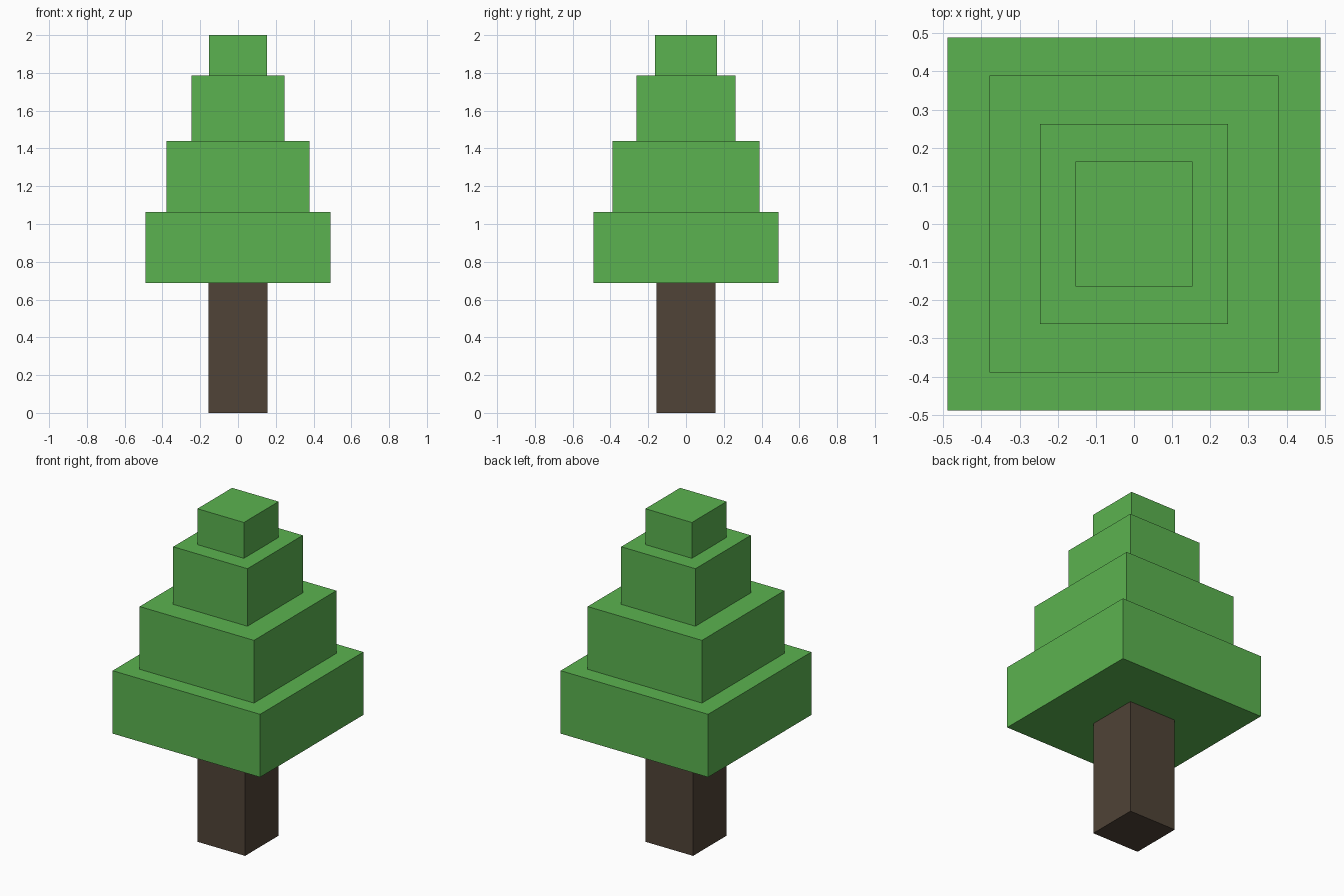
import bpy

if "Cube" in bpy.data.objects:
    bpy.data.objects.remove(bpy.data.objects["Cube"])


def material(name, color):
    mat = bpy.data.materials.new(name)
    mat.diffuse_color = (*color, 1)
    mat.use_nodes = True
    mat.node_tree.nodes["Principled BSDF"].inputs["Base Color"].default_value = mat.diffuse_color
    return mat


def box(name, half_x, half_y, z0, z1, mat):
    bpy.ops.mesh.primitive_cube_add(size=2, location=(0, 0, (z0 + z1) / 2))
    obj = bpy.context.object
    obj.name = name
    obj.scale = (half_x, half_y, (z1 - z0) / 2)
    bpy.ops.object.transform_apply(location=False, rotation=False, scale=True)
    obj.data.materials.append(mat)


bark = material("bark", (0.08, 0.056, 0.038))
leaves = material("leaves", (0.105, 0.45, 0.08))

# Square trunk
box("trunk", 0.157, 0.157, 0, 0.687, bark)

# Stacked foliage blocks: half width, half depth, bottom, top
tiers = [
    (0.489, 0.489, 0.687, 1.064),
    (0.379, 0.390, 1.064, 1.440),
    (0.246, 0.262, 1.440, 1.785),
    (0.154, 0.164, 1.785, 2.0),
]
for i, (hx, hy, z0, z1) in enumerate(tiers, 1):
    box(f"foliage_tier_{i}", hx, hy, z0, z1, leaves)
